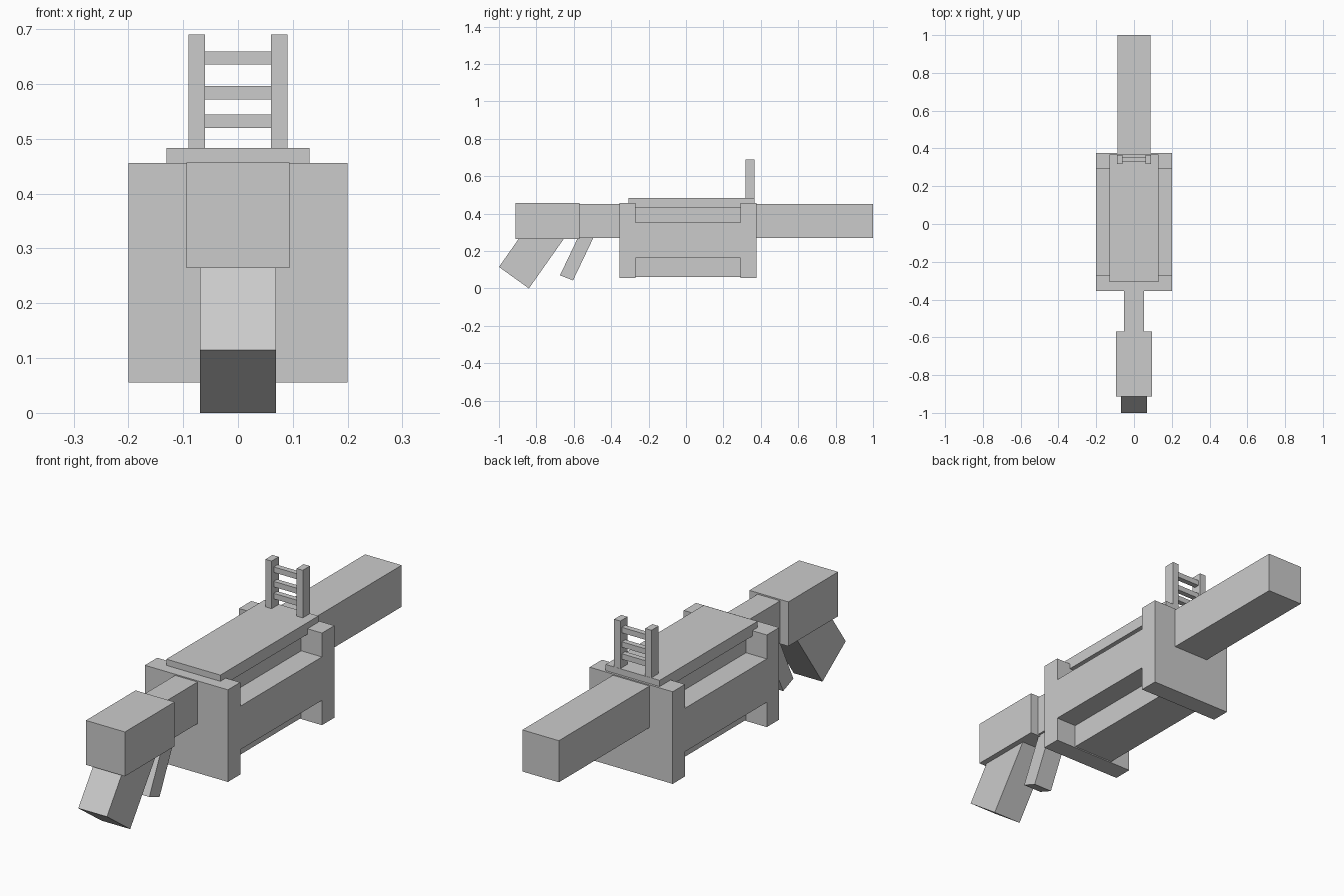
import bpy
import bmesh
from mathutils import Vector

if "Cube" in bpy.data.objects:
    bpy.data.objects.remove(bpy.data.objects["Cube"])


def prism(name, profile, half_width):
    """Extrude a (y, z) outline symmetrically across x."""
    bm = bmesh.new()
    face = bm.faces.new([bm.verts.new((-half_width, y, z)) for y, z in profile])
    moved = bmesh.ops.extrude_face_region(bm, geom=[face])["geom"]
    bmesh.ops.translate(bm, vec=(2 * half_width, 0, 0),
                        verts=[v for v in moved if isinstance(v, bmesh.types.BMVert)])
    bmesh.ops.recalc_face_normals(bm, faces=bm.faces)
    mesh = bpy.data.meshes.new(name)
    bm.to_mesh(mesh)
    bm.free()
    obj = bpy.data.objects.new(name, mesh)
    bpy.context.collection.objects.link(obj)
    return obj


def box(name, half_width, y0, y1, z0, z1, x=0):
    obj = prism(name, [(y0, z0), (y1, z0), (y1, z1), (y0, z1)], half_width)
    obj.location.x = x
    return obj


def slanted_bar(name, half_width, left, right, top, length):
    """Bar with end edge left-right, running up parallel to right-top."""
    left, right, top = Vector(left), Vector(right), Vector(top)
    step = (top - right).normalized() * length
    return prism(name, [left, right, right + step, left + step], half_width)


# Receiver: core, wide end plates and flush side panel
box("receiver_core", 0.10, -0.30, 0.32, 0.06, 0.45)
box("front_plate", 0.20, -0.355, -0.27, 0.055, 0.456)
box("rear_plate", 0.20, 0.292, 0.377, 0.055, 0.456)
box("side_panels", 0.20, -0.27, 0.292, 0.163, 0.352)
box("top_cover", 0.13, -0.307, 0.367, 0.432, 0.483)

# Long bar at the back, neck and block at the front
box("long_bar", 0.088, 0.36, 1.0, 0.27, 0.451)
box("neck", 0.054, -0.58, -0.34, 0.27, 0.451)
box("end_block", 0.094, -0.912, -0.57, 0.264, 0.457)

# Slanted grip and trigger
slanted_bar("grip", 0.069, (-1.0, 0.115), (-0.84, 0.0), (-0.652, 0.267), 0.35)
slanted_bar("trigger", 0.045, (-0.674, 0.07), (-0.604, 0.043), (-0.497, 0.267), 0.27)

# Ladder sight
for side in (-1, 1):
    box("sight_post", 0.015, 0.317, 0.366, 0.47, 0.69, x=side * 0.075)
for z in (0.52, 0.572, 0.635):
    box("sight_rung", 0.065, 0.332, 0.356, z, z + 0.024)
